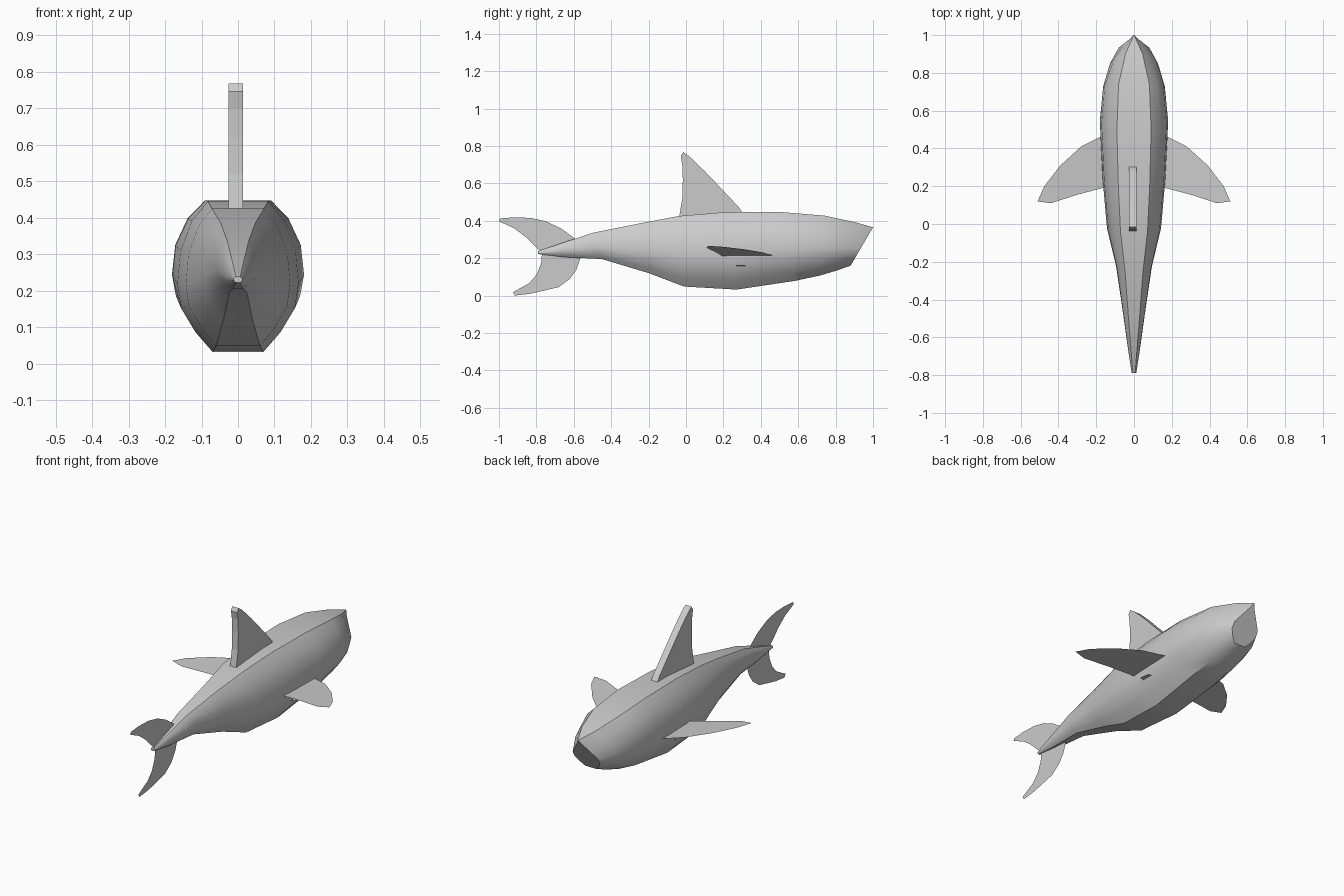
import bpy, math


def make(name, verts, faces, smooth=False):
    me = bpy.data.meshes.new(name)
    me.from_pydata(verts, [], faces)
    me.update()
    ob = bpy.data.objects.new(name, me)
    bpy.context.collection.objects.link(ob)
    if smooth:
        bpy.ops.object.select_all(action='DESELECT')
        ob.select_set(True)
        bpy.context.view_layer.objects.active = ob
        bpy.ops.object.shade_smooth_by_angle(angle=math.radians(40))
    return ob


# Body: half cross-section as (share of half width, share of height), top to bottom
half = [(0.5, 1), (0.76, 0.87), (0.95, 0.67), (1, 0.45), (0.94, 0.29), (0.7, 0.13), (0.42, 0)]
section = half + [(-x, t) for x, t in reversed(half)]

# Stations: top y, top z, bottom y, bottom z, half width, pinch of the upper part
stations = [
    (-0.79, 0.238, -0.79, 0.222, 0.012, 0),
    (-0.66, 0.282, -0.66, 0.206, 0.032, 0),
    (-0.50, 0.335, -0.45, 0.195, 0.058, 0),
    (-0.25, 0.385, -0.20, 0.120, 0.095, 0),
    (-0.04, 0.425, -0.01, 0.048, 0.143, 0),
    (0.20, 0.445, 0.27, 0.032, 0.166, 0),
    (0.50, 0.447, 0.58, 0.078, 0.181, 0),
    (0.74, 0.427, 0.72, 0.108, 0.163, 0),
    (0.90, 0.393, 0.81, 0.135, 0.130, 0.3),
    (1.00, 0.365, 0.88, 0.160, 0.088, 0.97),
]
verts, faces, n = [], [], len(section)
for yt, zt, yb, zb, w, pinch in stations:
    for x, t in section:
        k = 1 - pinch * max(0, (t - 0.4) / 0.6)
        verts.append((x * w * k, yb + (yt - yb) * t, zb + (zt - zb) * t))
for s in range(len(stations) - 1):
    for i in range(n):
        a, b = s * n + i, s * n + (i + 1) % n
        faces.append((a, a + n, b + n, b))
faces.append(tuple(range(n)))
faces.append(tuple(reversed(range(len(verts) - n, len(verts)))))
make("body", verts, faces, smooth=True)

# Dorsal fin: thick slab from a side profile
fin = [(-0.04, 0.40), (-0.02, 0.52), (-0.017, 0.62), (-0.02, 0.70), (-0.028, 0.745), (-0.015, 0.767),
       (0.02, 0.742), (0.10, 0.665), (0.20, 0.56), (0.28, 0.475), (0.32, 0.42), (0.32, 0.40)]
m = len(fin)
verts = [(x, y, z) for x in (-0.026, 0.014) for y, z in fin]
faces = [tuple(range(m)), tuple(reversed(range(m, 2 * m)))]
faces += [(i, i + m, (i + 1) % m + m, (i + 1) % m) for i in range(m)]
make("dorsal_fin", verts, faces)

# Tail lobes: thin sheets in the centre plane
upper = [(-0.77, 0.23), (-0.81, 0.265), (-0.86, 0.315), (-0.92, 0.36), (-1.0, 0.397), (-0.995, 0.412),
         (-0.92, 0.418), (-0.83, 0.415), (-0.75, 0.397), (-0.67, 0.36), (-0.58, 0.295), (-0.60, 0.24)]
lower = [(-0.77, 0.225), (-0.775, 0.17), (-0.80, 0.11), (-0.84, 0.065), (-0.925, 0.018), (-0.915, 0.0),
         (-0.83, 0.01), (-0.68, 0.045), (-0.62, 0.09), (-0.585, 0.14), (-0.565, 0.20), (-0.60, 0.23)]
for name, lobe in (("tail_lobe_upper", upper), ("tail_lobe_lower", lower)):
    make(name, [(0.002, y, z) for y, z in lobe], [tuple(range(len(lobe)))])

# Pectoral fins and the small fins below them: thin sloping sheets on both sides
pectoral = [(0.15, 0.472), (0.18, 0.46), (0.28, 0.41), (0.39, 0.31), (0.475, 0.20), (0.51, 0.12),
            (0.44, 0.11), (0.30, 0.155), (0.15, 0.195)]
small = [(0.15, 0.34), (0.172, 0.325), (0.182, 0.27), (0.15, 0.265)]
for side, sx in (("right", 1), ("left", -1)):
    for name, outline, z0 in (("pectoral_fin", pectoral, 0.213), ("small_fin", small, 0.158)):
        pts = [(sx * x, y, z0 + (x - 0.165) * 0.153) for x, y in outline]
        make(name + "_" + side, pts, [tuple(range(len(pts)))])
